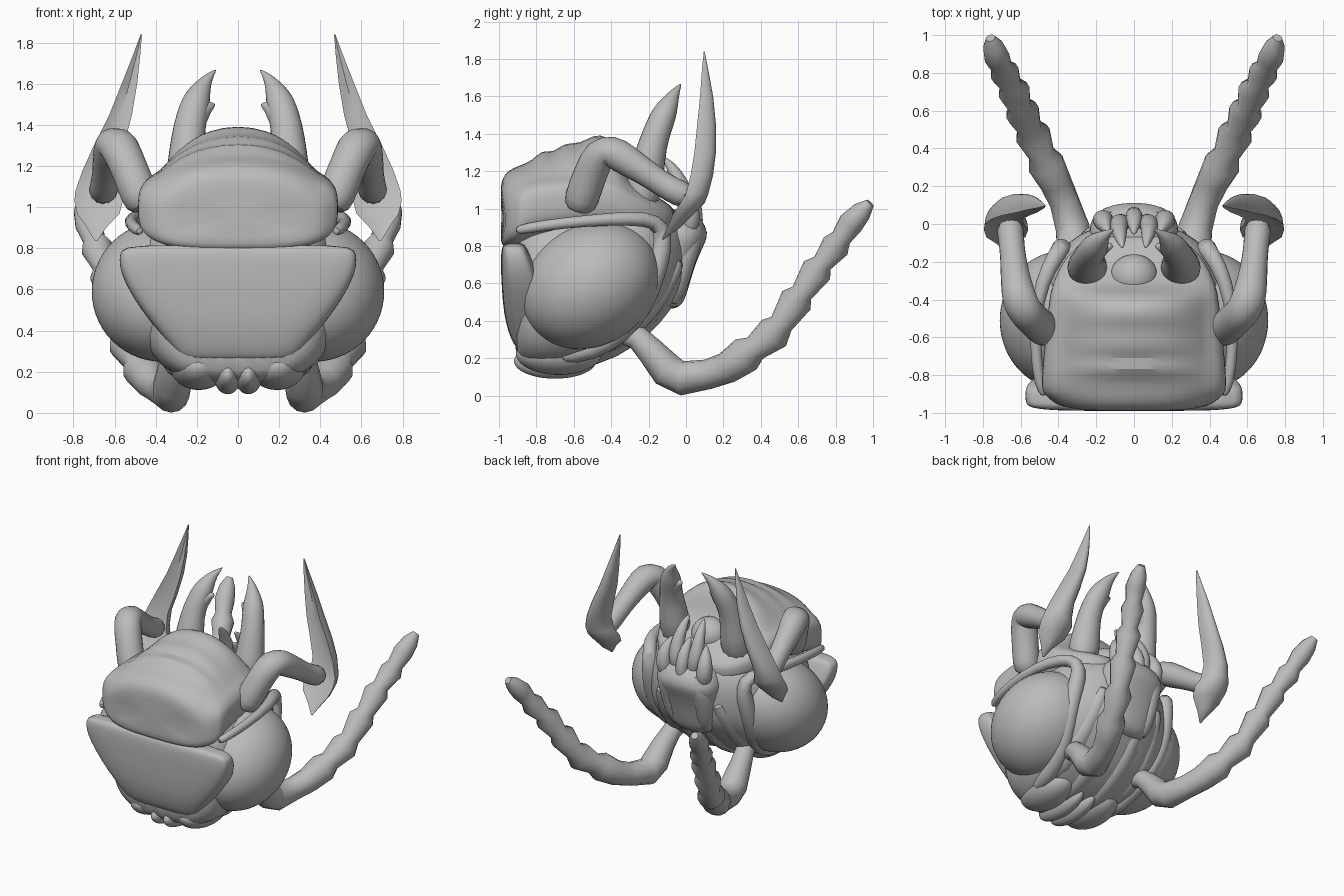
import bpy, bmesh, math
from mathutils import Vector

mat = bpy.data.materials.new("chitin_grey")
mat.diffuse_color = (0.5, 0.5, 0.5, 1)


def loft(name, rings, mirror=False, subdiv=1, angle=60):
    """Skin a list of closed rings and cap both ends."""
    bm = bmesh.new()
    rows = [[bm.verts.new(p) for p in ring] for ring in rings]
    n = len(rows[0])
    for a, b in zip(rows, rows[1:]):
        for i in range(n):
            j = (i + 1) % n
            bm.faces.new((a[i], a[j], b[j], b[i]))
    bm.faces.new(rows[0])
    bm.faces.new(rows[-1])
    bmesh.ops.recalc_face_normals(bm, faces=bm.faces)
    me = bpy.data.meshes.new(name)
    bm.to_mesh(me)
    bm.free()
    me.materials.append(mat)
    ob = bpy.data.objects.new(name, me)
    bpy.context.collection.objects.link(ob)
    bpy.ops.object.select_all(action='DESELECT')
    ob.select_set(True)
    bpy.context.view_layer.objects.active = ob
    bpy.ops.object.shade_smooth_by_angle(angle=math.radians(angle))
    if mirror:
        m = ob.modifiers.new("mirror", 'MIRROR')
        m.use_mirror_merge = False
    if subdiv:
        ob.modifiers.new("smooth", 'SUBSURF').levels = subdiv
        ob.modifiers["smooth"].render_levels = subdiv
    return ob


def oval(hw, hh, p=2.0, n=28):
    """Superellipse outline, squarer as p rises."""
    f = lambda c: math.copysign(abs(c) ** (2 / p), c)
    return [(hw * f(math.cos(t)), hh * f(math.sin(t)))
            for t in (2 * math.pi * i / n for i in range(n))]


def along_y(y, hw, z0, z1, p):
    return [(x, y, (z0 + z1) / 2 + h) for x, h in oval(hw, (z1 - z0) / 2, p)]


def along_z(z, hw, y0, y1, p):
    return [(x, (y0 + y1) / 2 + h, z) for x, h in oval(hw, (y1 - y0) / 2, p)]


def humped(y, hw, z0, zs, zt):
    """Rounded box up to shoulder height zs with a middle hump up to zt."""
    ring = []
    for x, h in oval(hw, (zs - z0) / 2, 3.2, 40):
        lift = (zt - zs) * max(0, 1 - (x / .38) ** 2) if h > 0 else 0
        ring.append((x, y + .05 * (x / .48) ** 4 * (y < -.9), (z0 + zs) / 2 + h + lift))
    return ring


def tube(name, pts, mirror=True, n=12, flat=1.0, subdiv=1):
    """Round limb through (x, y, z, radius) points."""
    P = [Vector(p[:3]) for p in pts]
    rings = []
    for i, p in enumerate(P):
        t = (P[min(i + 1, len(P) - 1)] - P[max(i - 1, 0)]).normalized()
        u = t.cross(Vector((1, 0, 0))).normalized()
        v = t.cross(u)
        rings.append([p + u * a + v * b for a, b in oval(pts[i][3], pts[i][3] * flat, 2, n)])
    return loft(name, rings, mirror, subdiv)


def ball(name, c, r, mirror=True, n=20, lean=0.0):
    """Ellipsoid; lean pushes its upper half backwards."""
    rings = []
    for i in range(n + 1):
        a = math.pi * (0.01 + 0.98 * i / n)
        rings.append([(c[0] + x, c[1] - r[1] * math.cos(a) + lean * z, c[2] + z)
                      for x, z in oval(r[0] * math.sin(a), r[2] * math.sin(a))])
    return loft(name, rings, mirror, 1)


# Head core: y, half width, bottom, top, squareness
loft("head_core", [along_y(*s) for s in (
    (-.92, .30, .22, .85, 3), (-.89, .42, .17, .93, 3), (-.78, .47, .13, .98, 2.8),
    (-.62, .50, .14, 1.03, 2.7), (-.45, .51, .18, 1.06, 2.6), (-.30, .49, .26, 1.08, 2.6),
    (-.20, .45, .34, 1.06, 2.5), (-.12, .38, .43, 1.02, 2.4), (-.05, .28, .5, .98, 2.3),
    (0, .18, .57, .93, 2.2))])

# Crown with ridged hump: y, half width, bottom, shoulder, top
loft("crown", [humped(*s) for s in (
    (-.993, .34, .84, 1.02, 1.11), (-.984, .42, .80, 1.08, 1.165), (-.95, .468, .785, 1.13, 1.21),
    (-.89, .488, .80, 1.165, 1.235), (-.82, .488, .83, 1.185, 1.26), (-.77, .485, .84, 1.195, 1.325),
    (-.71, .48, .85, 1.20, 1.30), (-.65, .475, .86, 1.205, 1.365), (-.57, .467, .87, 1.21, 1.35),
    (-.49, .46, .88, 1.21, 1.41), (-.42, .45, .88, 1.205, 1.395), (-.375, .445, .88, 1.195, 1.34),
    (-.34, .435, .88, 1.175, 1.24), (-.30, .425, .88, 1.14, 1.16), (-.20, .38, .88, 1.07, 1.09),
    (-.11, .30, .88, 1.02, 1.04), (-.05, .20, .88, .98, .99))])

# Face shield, broad above and tapering to the jaw
loft("face_shield", [along_z(*s) for s in (
    (.25, .25, -.90, -.80, 4), (.28, .29, -.925, -.76, 4), (.34, .34, -.95, -.74, 4),
    (.44, .425, -.975, -.74, 4), (.57, .52, -.985, -.76, 4.5), (.68, .572, -.99, -.80, 5),
    (.75, .58, -.99, -.83, 5), (.79, .57, -.985, -.85, 5), (.82, .53, -.97, -.87, 5))])

# Eyes with raised rims
ball("eye", (.37, -.51, .59), (.345, .365, .345), lean=.18)
tube("eye_brow", [(.47, -.91, .88, .02), (.50, -.86, .895, .03), (.525, -.65, .925, .03),
                  (.515, -.4, .945, .034), (.45, -.22, .95, .045), (.38, -.12, .91, .05),
                  (.38, -.13, .78, .06), (.40, -.17, .64, .06), (.39, -.23, .48, .06),
                  (.345, -.34, .34, .06), (.31, -.5, .24, .06), (.29, -.7, .21, .05)])

# Cheek and chin lobes under the face
ball("cheek_lobe", (.19, -.68, .225), (.14, .23, .115))
ball("chin_lobe", (.05, -.70, .185), (.07, .22, .095))
tube("throat_ridge", [(.09, -.8, .2, .05), (.1, -.6, .21, .085), (.1, -.4, .28, .09),
                      (.1, -.25, .39, .09), (.09, -.13, .5, .07), (.08, -.06, .6, .05)])
tube("throat_side_ridge", [(.26, -.7, .26, .05), (.26, -.5, .28, .09), (.27, -.35, .35, .09),
                           (.26, -.2, .48, .08), (.24, -.1, .62, .06), (.22, -.04, .75, .05)])

# Rear plate, split lengthwise by a pair of wings
loft("rear_plate", [along_z(*s) for s in (
    (.46, .12, -.24, -.06, 2.5), (.49, .17, -.25, -.01, 2.5), (.60, .20, -.25, .02, 2.5),
    (.72, .215, -.22, .055, 2.5), (.82, .235, -.2, .105, 2.5), (.87, .24, -.2, .12, 2.3),
    (.94, .20, -.2, .09, 2.2), (1.0, .15, -.2, .03, 2))])
tube("rear_wing", [(.11, -.1, .48, .05), (.13, -.05, .6, .07), (.14, -.02, .74, .075),
                   (.13, .035, .87, .075), (.10, .03, .95, .04)])

# Curled mouth petals and tongue
tube("inner_petal", [(.06, 0, .92, .05), (.08, .01, 1.03, .055), (.08, -.03, 1.14, .045),
                     (.07, -.08, 1.23, .03), (.06, -.13, 1.28, .005)])
tube("outer_petal", [(.15, .01, .86, .05), (.17, .03, .97, .06), (.16, 0, 1.07, .045),
                     (.13, -.05, 1.14, .005)])
tube("middle_petal", [(0, .05, .86, .04), (0, .05, 1.0, .05), (0, 0, 1.1, .04),
                      (0, -.06, 1.16, .005)], mirror=False)
ball("tongue", (0, -.28, 1.09), (.13, .12, .12), mirror=False)

# Mandibles, broad near the tip with an inner tooth
tube("mandible", [(.25, -.25, 1.0, .12), (.245, -.21, 1.20, .098), (.245, -.18, 1.34, .08),
                  (.225, -.145, 1.44, .075), (.205, -.115, 1.51, .07), (.185, -.09, 1.56, .053),
                  (.155, -.06, 1.62, .027), (.105, -.025, 1.67, .003)], flat=1.05)
tube("mandible_tooth", [(.22, -.15, 1.40, .06), (.18, -.13, 1.46, .05), (.15, -.12, 1.49, .035),
                        (.11, -.115, 1.50, .008)])

# Bent arms that carry the blades
tube("arm", [(.45, -.575, .985, .075), (.475, -.56, 1.05, .10), (.525, -.515, 1.18, .092),
             (.58, -.46, 1.305, .10), (.605, -.405, 1.315, .098), (.625, -.31, 1.255, .085),
             (.64, -.18, 1.17, .07), (.65, -.08, 1.10, .07), (.66, .02, 1.06, .08)])

# Blades: hollowed front, rounded back; z, inner x, outer x, front y, back y
blade = []
for z, x0, x1, y0, y1 in ((.835, .685, .695, -.13, -.12), (.90, .64, .735, -.10, -.03),
                          (.97, .575, .782, -.07, .04), (1.03, .56, .795, -.03, .10),
                          (1.08, .585, .79, 0, .12), (1.18, .59, .755, .025, .145),
                          (1.30, .555, .70, .045, .16), (1.45, .515, .625, .06, .16),
                          (1.60, .49, .565, .075, .145), (1.74, .475, .51, .085, .12),
                          (1.84, .467, .473, .095, .10)):
    cx, hx = (x0 + x1) / 2, (x1 - x0) / 2
    blade.append([(cx + hx * math.cos(math.pi * i / 10), y0 + (y1 - y0) * math.sin(math.pi * i / 10), z)
                  for i in range(11)] + [(cx, y0 + .25 * (y1 - y0), z)])
loft("blade", blade, True, 0, 50)

# Beaded antennae sweeping back and up
tube("antenna", [(.28, -.34, .34, .06), (.295, -.26, .31, .065), (.31, -.19, .24, .075),
                 (.32, -.10, .135, .093), (.325, -.02, .093, .092), (.37, .12, .115, .08),
                 (.415, .22, .15, .085), (.468, .32, .22, .098), (.49, .37, .255, .07),
                 (.535, .47, .335, .095), (.555, .51, .385, .065), (.59, .59, .51, .09),
                 (.605, .62, .55, .06), (.635, .70, .67, .085), (.65, .73, .71, .055),
                 (.685, .80, .80, .078), (.70, .83, .845, .055), (.725, .88, .92, .068),
                 (.745, .94, .985, .055), (.76, .985, 1.03, .025)], n=14, subdiv=0)
